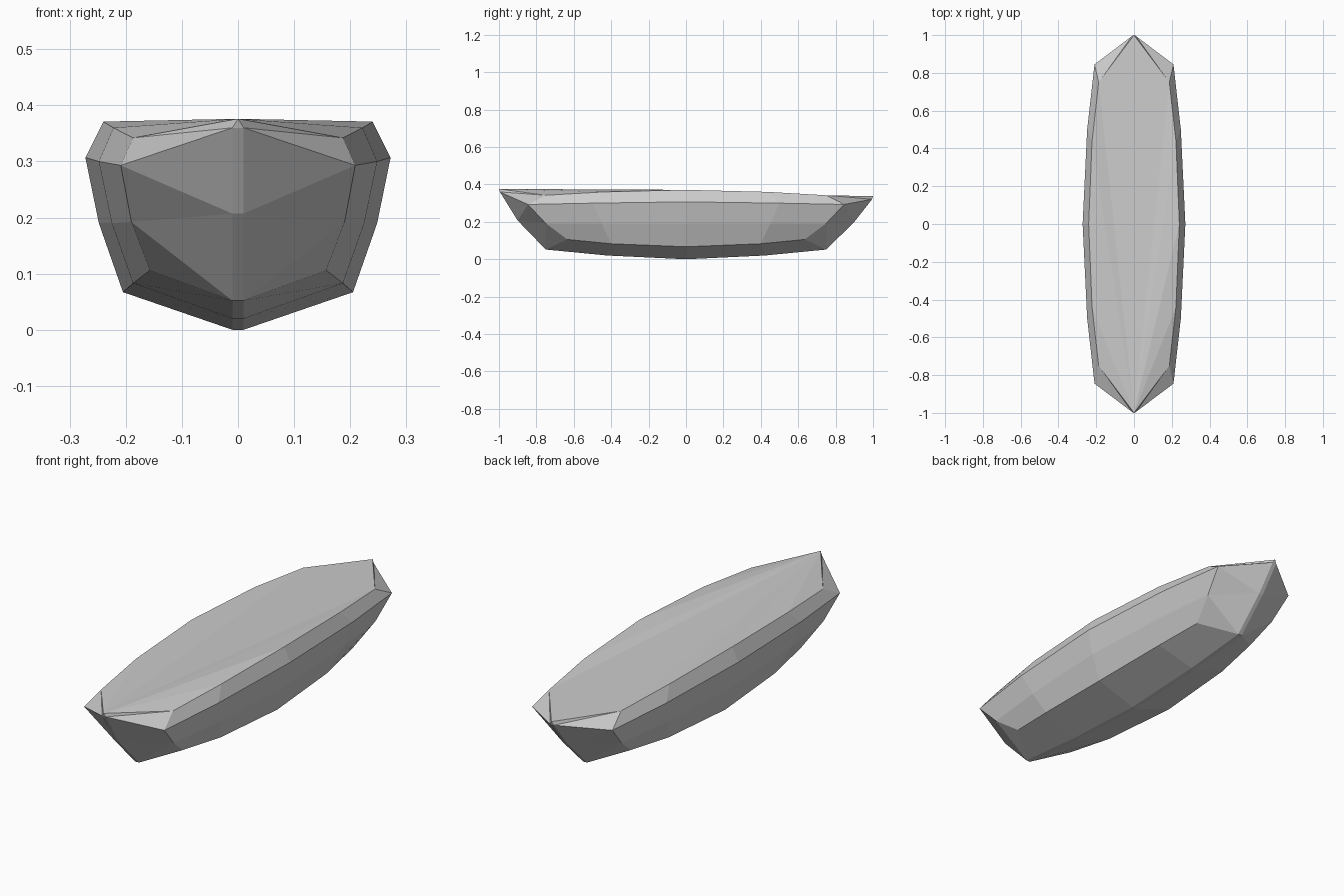
import bpy, bmesh

if "Cube" in bpy.data.objects:
    bpy.data.objects.remove(bpy.data.objects["Cube"])

# Cross-section rows from keel to deck edge: (half width, |y|, z) at middle, quarter and end
ROWS = [
    [(0.01, 0, 0.0), (0.01, 0.42, 0.02), (0.01, 0.75, 0.052)],          # keel
    [(0.205, 0, 0.067), (0.187, 0.40, 0.083), (0.157, 0.635, 0.106)],   # lower chine
    [(0.248, 0, 0.19), (0.225, 0.45, 0.19), (0.19, 0.75, 0.192)],       # side
    [(0.272, 0, 0.307), (0.248, 0.50, 0.30), (0.209, 0.845, 0.293)],    # rub line
    [(0.24, 0, 0.371), (0.222, 0.44, 0.36), (0.187, 0.75, 0.342)],      # deck edge
]
# Stem and stern posts: (half width, |y|, z) above the keel end
POSTS = {
    -1: [(0.01, 0.9, 0.207), (0.01, 0.995, 0.36), (0, 1.0, 0.376)],
    1: [(0.01, 0.9, 0.20), (0.01, 0.995, 0.321), (0, 1.0, 0.337)],
}

bm = bmesh.new()


def face(*points):
    bm.faces.new([bm.verts.new(p) for p in points])


for side in (-1, 1):
    def at(point, end):
        return (side * point[0], end * point[1], point[2])

    grid = [[at(r[2], -1), at(r[1], -1), at(r[0], 1), at(r[1], 1), at(r[2], 1)]
            for r in ROWS]
    # Hull side panels
    for a, b in zip(grid, grid[1:]):
        for i in range(4):
            face(a[i], a[i + 1], b[i + 1], b[i])
    # Bow and stern panels
    for end, col in ((-1, 0), (1, 4)):
        keel, low, mid, rub, deck = [row[col] for row in grid]
        p1, p2, top = [at(p, end) for p in POSTS[end]]
        face(keel, low, mid)
        face(keel, mid, p1)
        face(p1, mid, rub)
        face(p1, rub, p2)
        face(p2, rub, deck)
        face(p2, deck, top)
    # Deck, fanned out from the bow tip
    bow, stern = at(POSTS[-1][2], -1), at(POSTS[1][2], 1)
    edge = grid[4] + [stern]
    for a, b in zip(edge, edge[1:]):
        face(bow, a, b)

# Narrow keel and post strip along the centre line
strip = [(p[0], -p[1], p[2]) for p in reversed(POSTS[-1][:2])]
strip += [(p[0], -p[1], p[2]) for p in reversed(ROWS[0])]
strip += ROWS[0][1:] + POSTS[1][:2]
for a, b in zip(strip, strip[1:]):
    face(a, b, (-b[0], b[1], b[2]), (-a[0], a[1], a[2]))
for end in (-1, 1):
    w, y, z = POSTS[end][1]
    face((w, end * y, z), (-w, end * y, z), (0, end, POSTS[end][2][2]))

bmesh.ops.remove_doubles(bm, verts=bm.verts, dist=0.0005)
bmesh.ops.recalc_face_normals(bm, faces=bm.faces)
mesh = bpy.data.meshes.new("boat_hull")
bm.to_mesh(mesh)
bm.free()
hull = bpy.data.objects.new("boat_hull", mesh)
bpy.context.collection.objects.link(hull)
